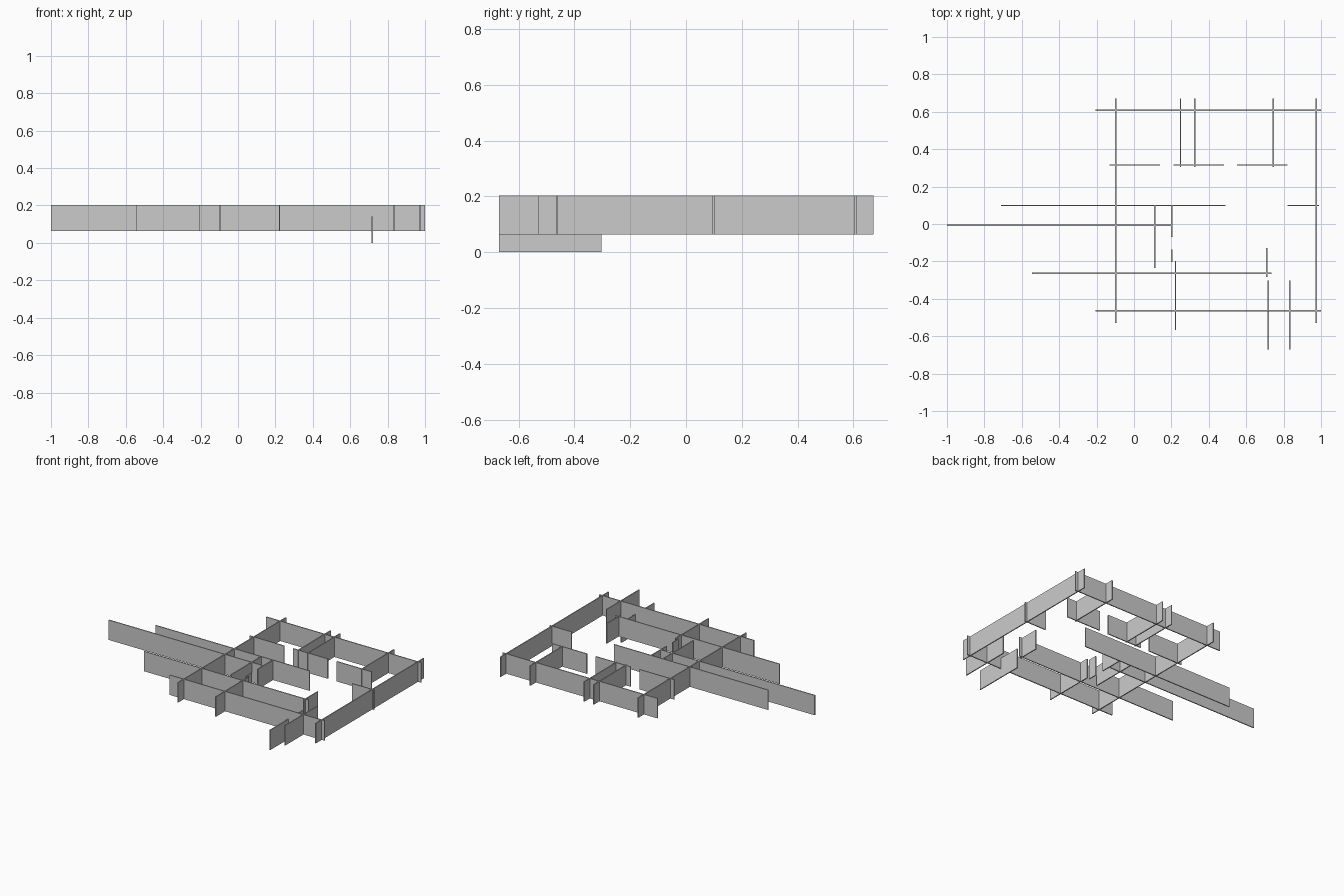
import bpy

if "Cube" in bpy.data.objects:
    bpy.data.objects.remove(bpy.data.objects["Cube"])

grey = bpy.data.materials.new("wall grey")
grey.diffuse_color = (0.6, 0.6, 0.6, 1)
grey.use_nodes = True
grey.node_tree.nodes["Principled BSDF"].inputs["Base Color"].default_value = grey.diffuse_color

T = 0.007              # wall thickness
Z0, Z1 = 0.063, 0.203  # usual wall bottom and top


def wall(name, x0, x1, y0, y1, z0=Z0, z1=Z1):
    """Upright box panel between two corners."""
    bpy.ops.mesh.primitive_cube_add(
        size=1, location=((x0 + x1) / 2, (y0 + y1) / 2, (z0 + z1) / 2))
    ob = bpy.context.object
    ob.name = name
    ob.scale = (x1 - x0, y1 - y0, z1 - z0)
    bpy.ops.object.transform_apply(location=False, rotation=False, scale=True)
    ob.data.materials.append(grey)


# Walls running left to right: name, y, x start, x end
for name, y, a, b in [
    ("back_wall", 0.608, -0.205, 1.0),
    ("room_wall_left", 0.315, -0.13, 0.14),
    ("room_wall_middle", 0.315, 0.21, 0.48),
    ("room_wall_right", 0.315, 0.55, 0.82),
    ("corridor_wall", 0.099, -0.71, 0.49),
    ("corridor_stub", 0.099, 0.82, 0.99),
    ("long_wall", -0.006, -1.0, 0.205),
    ("hall_wall", -0.264, -0.545, 0.735),
    ("front_wall", -0.463, -0.205, 1.0),
]:
    wall(name, a, b, y - T / 2, y + T / 2)

# Walls running front to back: name, x, y start, y end
for name, x, a, b in [
    ("left_wall", -0.098, -0.53, 0.672),
    ("right_wall", 0.975, -0.53, 0.672),
    ("partition_left", 0.249, 0.305, 0.672),
    ("partition_middle", 0.324, 0.305, 0.672),
    ("partition_right", 0.744, 0.305, 0.672),
    ("closet_wall", 0.111, -0.235, 0.101),
    ("door_side_back", 0.202, -0.07, 0.101),
    ("door_side_front", 0.202, -0.202, -0.137),
    ("front_partition", 0.222, -0.567, -0.198),
    ("hall_stub", 0.709, -0.283, -0.127),
    ("porch_wall_right", 0.833, -0.67, -0.303),
]:
    wall(name, x - T / 2, x + T / 2, a, b)

# Porch wall set lower than the rest, standing on the ground
wall("porch_wall_left", 0.717 - T / 2, 0.717 + T / 2, -0.67, -0.303, 0, 0.14)
